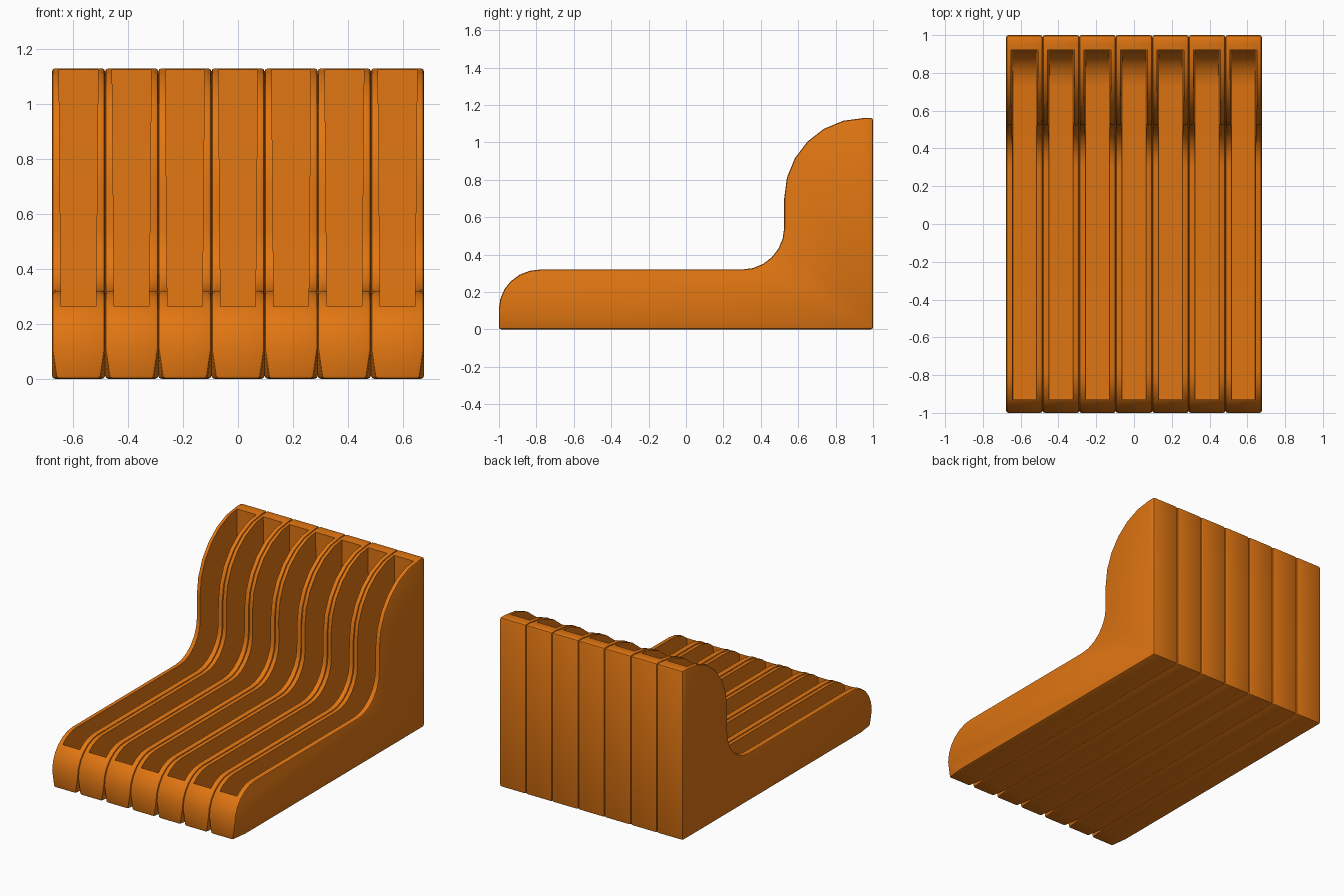
import bpy
import bmesh
import math

if "Cube" in bpy.data.objects:
    bpy.data.objects.remove(bpy.data.objects["Cube"], do_unlink=True)

SLICES = 7
WIDTH = 1.354 / SLICES

orange = bpy.data.materials.new("orange plastic")
orange.use_nodes = True
colour = (0.75, 0.18, 0.006, 1)
orange.diffuse_color = colour
orange.node_tree.nodes["Principled BSDF"].inputs["Base Color"].default_value = colour


def arc(cy, cz, ry, rz, start, end, steps=6):
    """Points of an elliptical arc in the side plane, angles in degrees."""
    pts = []
    for i in range(steps + 1):
        a = math.radians(start + (end - start) * i / steps)
        pts.append((cy + ry * math.cos(a), cz + rz * math.sin(a)))
    return pts


def prism(name, profile, half_width, corner=None):
    """Extrude a side profile across x; half_width(y, z) shapes the sides.
    A corner index splits that corner off the sides as its own triangle."""
    bm = bmesh.new()
    sides = []
    for s in (-1, 1):
        sides.append([bm.verts.new((s * half_width(y, z), y, z)) for y, z in profile])
    n = len(profile)
    for side in sides:
        if corner is None:
            bm.faces.new(side)
        else:
            bm.faces.new([v for i, v in enumerate(side) if i != corner])
            bm.faces.new([side[corner - 1], side[corner], side[(corner + 1) % n]])
    for i in range(n):
        j = (i + 1) % n
        bm.faces.new([sides[0][i], sides[0][j], sides[1][j], sides[1][i]])
    bmesh.ops.recalc_face_normals(bm, faces=bm.faces)
    mesh = bpy.data.meshes.new(name)
    bm.to_mesh(mesh)
    bm.free()
    obj = bpy.data.objects.new(name, mesh)
    bpy.context.collection.objects.link(obj)
    mesh.materials.append(orange)
    return obj


# Slice body: rounded nose, flat tray, cove and domed back
body = [(-0.88, 0), (-1, 0)]
body += arc(-0.78, 0.11, 0.22, 0.21, 180, 90)
body += arc(0.30, 0.545, 0.225, 0.225, -90, 0)
body += arc(0.95, 0.70, 0.425, 0.43, 180, 90)
body += [(1, 1.13), (1, 0)]


def body_half_width(y, z):
    # the lower front corner narrows slightly
    return WIDTH / 2 - (0.016 if y < -0.99 and z < 0.01 else 0)


first = prism("slot_1", body, body_half_width, corner=1)

# Hollow: flat floor curving up into the back wall, with slight draft
hollow = [(-0.93, 1.2), (-0.93, 0.05)]
hollow += arc(0.73, 0.24, 0.19, 0.19, -90, 0)
hollow += [(0.92, 1.2)]
cutter = prism("hollow_cutter", hollow, lambda y, z: 0.061 + 0.009 * z)
cutter.hide_render = True

# Soft outer edges, then the cut
bevel = first.modifiers.new("soft_edges", "BEVEL")
bevel.width = 0.012
bevel.segments = 2
bevel.limit_method = "ANGLE"
bevel.angle_limit = math.radians(40)
cut = first.modifiers.new("hollow", "BOOLEAN")
cut.operation = "DIFFERENCE"
cut.solver = "EXACT"
cut.object = cutter

bpy.ops.object.select_all(action="DESELECT")
bpy.context.view_layer.objects.active = first
first.select_set(True)
for name in ("soft_edges", "hollow"):
    bpy.ops.object.modifier_apply(modifier=name)
bpy.data.objects.remove(cutter, do_unlink=True)
bpy.ops.object.shade_smooth_by_angle(angle=math.radians(30))

# Repeat the slice side by side
for i in range(SLICES):
    part = first if i == 0 else first.copy()
    if i:
        part.name = f"slot_{i + 1}"
        bpy.context.collection.objects.link(part)
    part.location.x = (i - (SLICES - 1) / 2) * WIDTH
